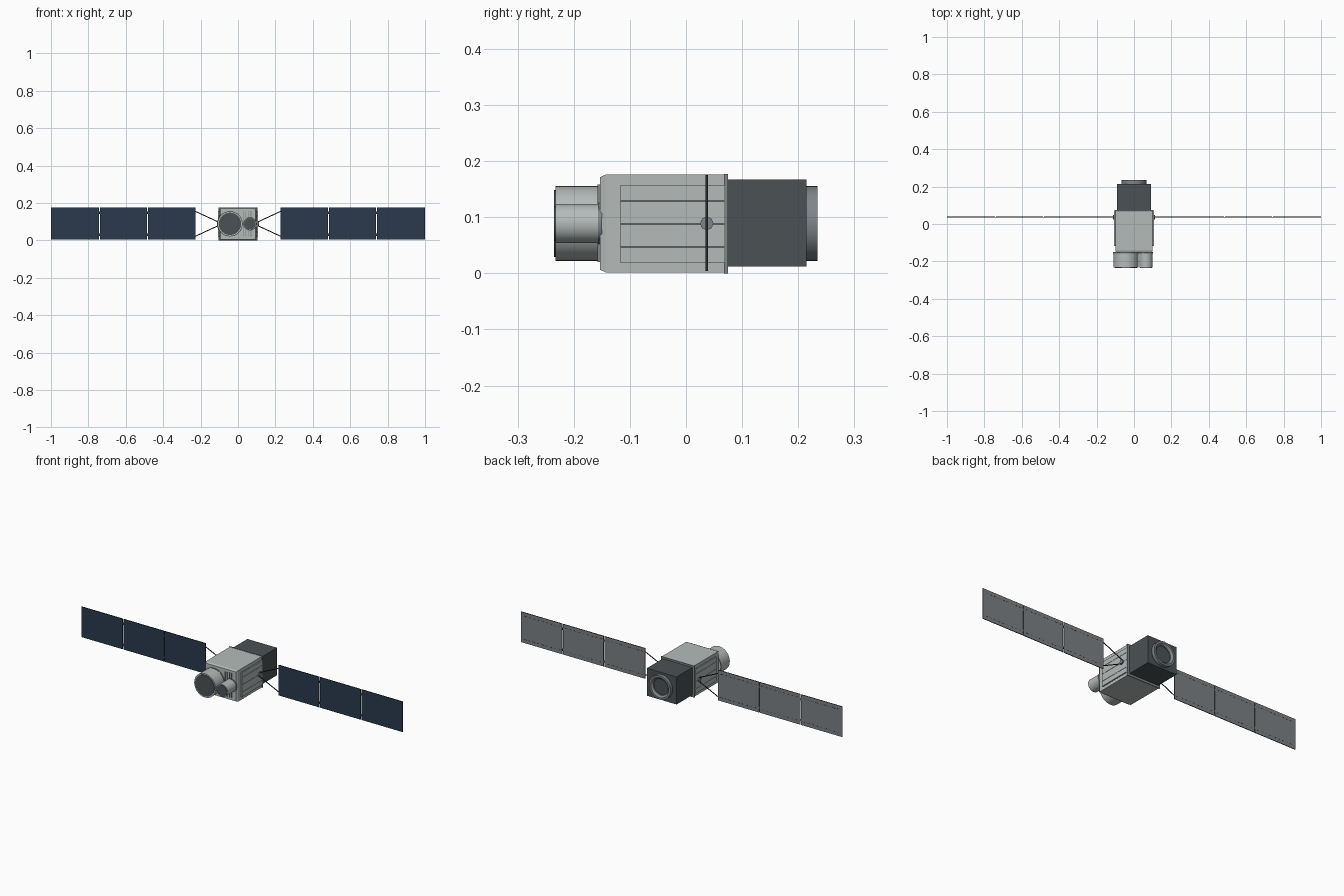
import bpy, bmesh, math
from mathutils import Vector

cube = bpy.data.objects.get("Cube")
if cube:
    bpy.data.objects.remove(cube, do_unlink=True)


def material(name, rgb):
    m = bpy.data.materials.new(name)
    m.use_nodes = True
    m.diffuse_color = (*rgb, 1)
    m.node_tree.nodes["Principled BSDF"].inputs["Base Color"].default_value = (*rgb, 1)
    return m


LIGHT = material("light grey", (0.46, 0.50, 0.49))
CHARCOAL = material("charcoal", (0.07, 0.085, 0.09))
STEEL = material("steel grey", (0.21, 0.235, 0.25))
BLUE = material("panel blue", (0.024, 0.041, 0.074))
BACK = material("panel back grey", (0.20, 0.22, 0.235))
BLACK = material("near black", (0.02, 0.023, 0.025))
MID_Z = 0.089
WING_Y = 0.037


def finish(name, bm, mats):
    bmesh.ops.recalc_face_normals(bm, faces=bm.faces)
    me = bpy.data.meshes.new(name)
    bm.to_mesh(me)
    bm.free()
    ob = bpy.data.objects.new(name, me)
    bpy.context.collection.objects.link(ob)
    for m in mats:
        me.materials.append(m)
    return ob


def box(name, x, y, z, *mats):
    """Box from (min, max) ranges."""
    bm = bmesh.new()
    bmesh.ops.create_cube(bm, size=1)
    for v in bm.verts:
        v.co = [(r[0] + r[1]) / 2 + c * (r[1] - r[0]) for r, c in zip((x, y, z), v.co)]
    return finish(name, bm, mats)


def smooth(ob):
    bpy.ops.object.select_all(action='DESELECT')
    ob.select_set(True)
    bpy.context.view_layer.objects.active = ob
    bpy.ops.object.shade_smooth_by_angle(angle=math.radians(35))


def rod(name, a, b, radius, mat, sides=32):
    a, b = Vector(a), Vector(b)
    bm = bmesh.new()
    bmesh.ops.create_cone(bm, cap_ends=True, segments=sides, radius1=radius,
                          radius2=radius, depth=(b - a).length)
    turn = (b - a).to_track_quat('Z', 'Y')
    for v in bm.verts:
        v.co = turn @ v.co + (a + b) / 2
    ob = finish(name, bm, [mat])
    if sides > 12:
        smooth(ob)
    return ob


def lathe(name, profile, mat, steps=32):
    """Spin a closed (radius, y) profile around the long axis."""
    bm = bmesh.new()
    vs = [bm.verts.new((r, y, 0)) for r, y in profile]
    edges = [bm.edges.new((vs[i - 1], vs[i])) for i in range(len(vs))]
    bmesh.ops.spin(bm, geom=vs + edges, cent=(0, 0, 0), axis=(0, 1, 0),
                   angle=math.tau, steps=steps, use_merge=False)
    bmesh.ops.remove_doubles(bm, verts=bm.verts, dist=1e-5)
    for v in bm.verts:
        v.co.z += MID_Z
    ob = finish(name, bm, [mat])
    smooth(ob)


# Main body with its front and rear frames
box("body", (-0.1, 0.1), (-0.143, 0.07), (0.002, 0.176), LIGHT)
front = box("front_plate", (-0.1, 0.1), (-0.153, -0.143), (0.002, 0.176), LIGHT)
for v in front.data.vertices:
    if v.co.y < -0.15:
        v.co.x *= 0.94
        v.co.z = MID_Z + (v.co.z - MID_Z) * 0.95
box("rear_rim", (-0.104, 0.104), (0.068, 0.075), (0, 0.177), STEEL)

# Dark rear section and its docking ring
box("rear_block", (-0.092, 0.092), (0.075, 0.215), (0.012, 0.167), CHARCOAL)
lathe("rear_ring", [(0.067, 0.213), (0.067, 0.234), (0.056, 0.234),
                    (0.046, 0.224), (0.046, 0.213)], STEEL)
rod("ring_recess", (0, 0.214, MID_Z), (0, 0.219, MID_Z), 0.047, CHARCOAL)

# Front barrels with dark covers
for label, x, r in (("large", -0.043, 0.067), ("small", 0.064, 0.035)):
    rod(label + "_barrel", (x, -0.150, MID_Z), (x, -0.2325, MID_Z), r, LIGHT)
    rod(label + "_barrel_collar", (x, -0.150, MID_Z), (x, -0.157, MID_Z), r + 0.002, STEEL)
    rod(label + "_barrel_cover", (x, -0.230, MID_Z), (x, -0.235, MID_Z), r * 0.89, CHARCOAL)

# Upright vent slits on the front
for i in range(4):
    x = 0.026 + i * 0.014
    box(f"front_vent_{i + 1}", (x, x + 0.003), (-0.158, -0.152), (0.02, 0.158), STEEL)

for side, s in (("left", 1), ("right", -1)):

    def span(a, b):
        return sorted((s * a, s * b))

    # Side slats separated by dark grooves
    box(side + "_slat_backing", span(0.099, 0.1008), (-0.117, 0.068), (0.019, 0.157), STEEL)
    levels = (0.019, 0.047, 0.088, 0.129, 0.157)
    for i in range(4):
        box(f"{side}_slat_{i + 1}", span(0.1, 0.106), (-0.118, 0.068),
            (levels[i] + 0.0008, levels[i + 1] - 0.0008), LIGHT)

    # Wing hub and spreading struts
    rod(side + "_wing_hub", (s * 0.1, WING_Y, MID_Z), (s * 0.113, WING_Y, MID_Z),
        0.012, STEEL, 8)
    for end, d in (("upper", 1), ("lower", -1)):
        rod(f"{side}_{end}_strut", (s * 0.108, WING_Y, MID_Z + d * 0.011),
            (s * 0.231, WING_Y, MID_Z + d * 0.068), 0.0025, BLACK, 8)

    # Three solar panels: blue in front, grey behind, dark edges
    for i in range(3):
        x0 = 0.228 + i * 0.2575
        x1 = x0 + 0.253 if i < 2 else 1.0
        panel = box(f"{side}_panel_{i + 1}", span(x0, x1), (0.035, 0.039),
                    (0.004, 0.175), BLACK, BLUE, BACK)
        for f in panel.data.polygons:
            f.material_index = 1 if f.normal.y < -0.5 else 2 if f.normal.y > 0.5 else 0
        # Dashed seams on the back
        for row, z in (("lower", 0.024), ("upper", 0.155)):
            for k in range(9):
                x = x0 + 0.012 + k * 0.0265
                box(f"{side}_panel_{i + 1}_{row}_dash_{k + 1}", span(x, x + 0.013),
                    (0.0385, 0.0395), (z - 0.0013, z + 0.0013), CHARCOAL)
        # Hinges joining neighbouring panels
        if i < 2:
            for z in (0.03, 0.148):
                box(f"{side}_hinge_{i + 1}", span(x1 - 0.001, x1 + 0.0055),
                    (0.0355, 0.0385), (z - 0.006, z + 0.006), BLACK)
